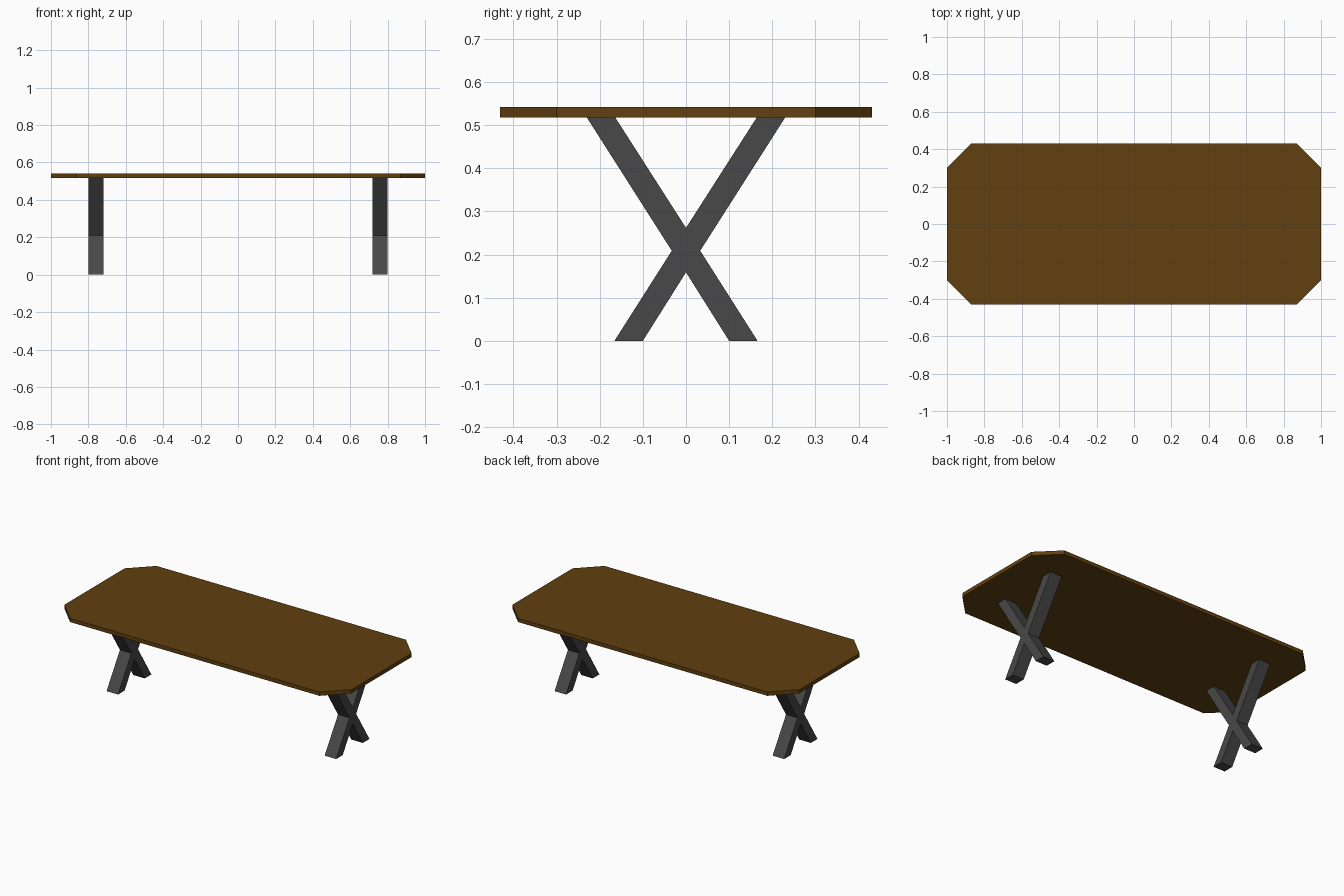
import bpy, bmesh
from mathutils import Vector

if "Cube" in bpy.data.objects:
    bpy.data.objects.remove(bpy.data.objects["Cube"])


def material(name, rgb):
    m = bpy.data.materials.new(name)
    m.diffuse_color = (*rgb, 1.0)
    m.use_nodes = True
    m.node_tree.nodes["Principled BSDF"].inputs["Base Color"].default_value = m.diffuse_color
    return m


def prism(name, outline, direction, mat):
    """Extrude a closed outline of 3D points along a direction."""
    bm = bmesh.new()
    face = bm.faces.new([bm.verts.new(p) for p in outline])
    new = bmesh.ops.extrude_face_region(bm, geom=[face])["geom"]
    verts = [g for g in new if isinstance(g, bmesh.types.BMVert)]
    bmesh.ops.translate(bm, verts=verts, vec=Vector(direction))
    bmesh.ops.recalc_face_normals(bm, faces=bm.faces[:])
    mesh = bpy.data.meshes.new(name)
    bm.to_mesh(mesh)
    bm.free()
    mesh.materials.append(mat)
    obj = bpy.data.objects.new(name, mesh)
    bpy.context.collection.objects.link(obj)
    return obj


wood = material("brown wood", (0.12, 0.05, 0.005))
metal = material("dark grey metal", (0.065, 0.065, 0.065))

Z_TOP, Z_UNDER = 0.542, 0.518

# Tabletop: rectangle with cut corners
X, Y, C = 1.0, 0.431, 0.131
top = [(X, -Y + C), (X, Y - C), (X - C, Y), (-X + C, Y),
       (-X, Y - C), (-X, -Y + C), (-X + C, -Y), (X - C, -Y)]
prism("tabletop", [(x, y, Z_UNDER) for x, y in top], (0, 0, Z_TOP - Z_UNDER), wood)

# X-shaped leg frames: right half of the outline, mirrored in y
half = [(0, 0.159), (0.10, 0), (0.166, 0), (0.033, 0.209),
        (0.23, Z_UNDER), (0.164, Z_UNDER), (0, 0.262)]
outline = half + [(-y, z) for y, z in reversed(half[1:-1])]
for side, x in (("left", -0.80), ("right", 0.72)):
    prism(side + "_cross_leg", [(x, y, z) for y, z in outline], (0.08, 0, 0), metal)
